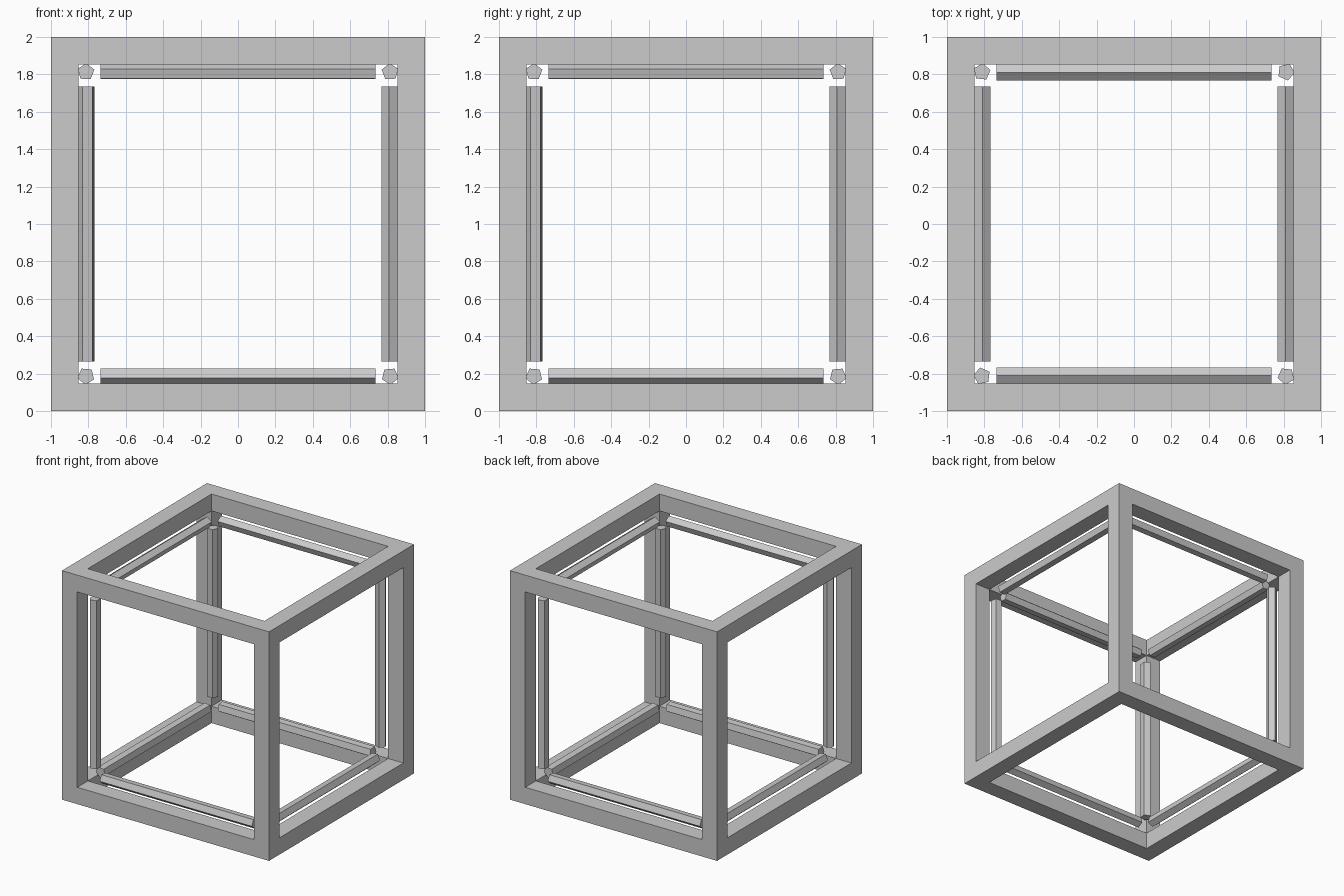
import bpy, bmesh, math
from mathutils import Matrix, Vector

if "Cube" in bpy.data.objects:
    bpy.data.objects.remove(bpy.data.objects["Cube"])

BAR = 0.147      # frame bar thickness
ROD_POS = 0.813  # rod distance from the cube centre
ROD_R = 0.0465
ROD_HALF = 0.735

grey = bpy.data.materials.new("light_grey")
grey.diffuse_color = (0.6, 0.6, 0.6, 1)
grey.use_nodes = True
grey.node_tree.nodes["Principled BSDF"].inputs["Base Color"].default_value = grey.diffuse_color


def finish(bm, name):
    bmesh.ops.recalc_face_normals(bm, faces=bm.faces)
    me = bpy.data.meshes.new(name)
    bm.to_mesh(me)
    bm.free()
    me.materials.append(grey)
    ob = bpy.data.objects.new(name, me)
    ob.location.z = 1
    bpy.context.collection.objects.link(ob)
    return ob


# Cube frame: outer skin of a 3x3x3 block with the face centres and core removed
cuts = [-1, -1 + BAR, 1 - BAR, 1]


def solid(c):
    return all(0 <= v <= 2 for v in c) and sum(v != 1 for v in c) >= 2


bm = bmesh.new()
for c in [(i, j, k) for i in range(3) for j in range(3) for k in range(3)]:
    if not solid(c):
        continue
    for axis in range(3):
        for side in (0, 1):
            n = list(c)
            n[axis] += 1 if side else -1
            if solid(n):
                continue
            a, b = (axis + 1) % 3, (axis + 2) % 3
            corners = []
            for da, db in ((0, 0), (1, 0), (1, 1), (0, 1)):
                p = [0, 0, 0]
                p[axis] = cuts[c[axis] + side]
                p[a] = cuts[c[a] + da]
                p[b] = cuts[c[b] + db]
                corners.append(bm.verts.new(p))
            bm.faces.new(corners)
bmesh.ops.remove_doubles(bm, verts=bm.verts, dist=0.0001)
finish(bm, "cube_frame")


# Five-sided rods: section in the plane (u, v), first corner at the given angle
def rod(name, u, v, axis, centre, angle, turn):
    bm = bmesh.new()
    rings = []
    for end in (-ROD_HALF, ROD_HALF):
        ring = []
        for i in range(5):
            t = math.radians(angle + 72 * i)
            p = centre + axis * end + (u * math.cos(t) + v * math.sin(t)) * ROD_R
            ring.append(bm.verts.new(p))
        bm.faces.new(ring)
        rings.append(ring)
    for i in range(5):
        j = (i + 1) % 5
        bm.faces.new((rings[0][i], rings[0][j], rings[1][j], rings[1][i]))
    bm.transform(Matrix.Rotation(turn, 4, 'Z'))
    finish(bm, name)


X, Y, Z = Vector((1, 0, 0)), Vector((0, 1, 0)), Vector((0, 0, 1))
P = ROD_POS
for i, side in enumerate(("front", "right", "back", "left")):
    turn = i * math.pi / 2
    rod("upright_rod_" + side, X, Y, Z, Vector((P, -P, 0)), 48, turn)
    rod("top_rod_" + side, Y, Z, X, Vector((0, -P, P)), 87, turn)
    rod("bottom_rod_" + side, Y, Z, X, Vector((0, -P, -P)), 49, turn)
